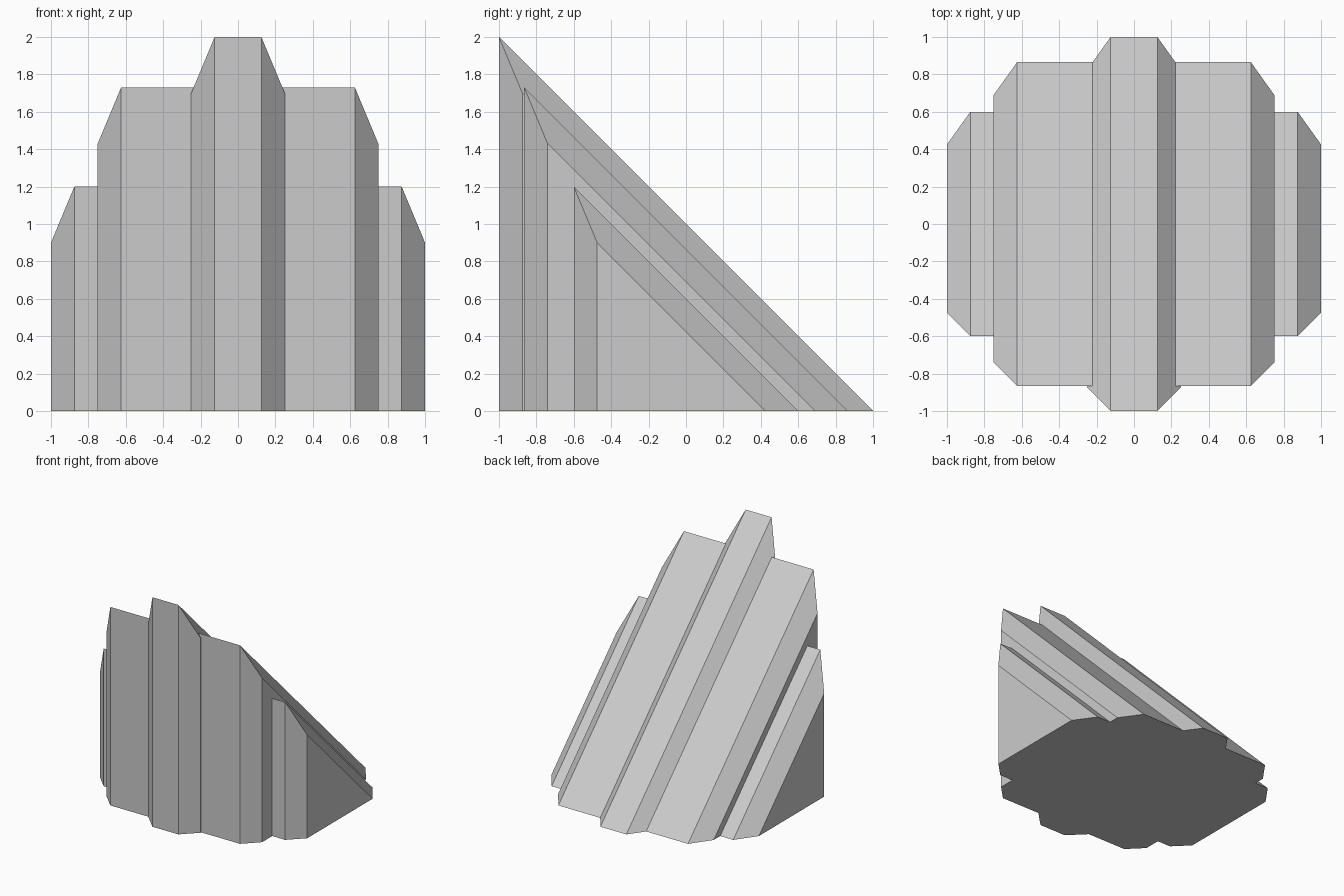
import bpy
import bmesh

if "Cube" in bpy.data.objects:
    bpy.data.objects.remove(bpy.data.objects["Cube"], do_unlink=True)

grey = bpy.data.materials.new("plain grey")
grey.use_nodes = True
grey.diffuse_color = (0.6, 0.6, 0.6, 1)
grey.node_tree.nodes["Principled BSDF"].inputs["Base Color"].default_value = (0.6, 0.6, 0.6, 1)

CHAMFER = 0.125


def wedge(name, half_width, depth, height):
    """Right-angled wedge with an upright front, sloping back and chamfered sides."""
    bm = bmesh.new()
    inner = half_width - CHAMFER
    rings = []
    for x in (-half_width, -inner, inner, half_width):
        inset = CHAMFER if abs(x) > inner else 0
        front = -depth + inset
        back = depth - 1.4 * inset
        top = height - 2.4 * inset
        rings.append([bm.verts.new((x, y, z))
                      for y, z in ((front, 0), (back, 0), (front, top))])
    for a, b in zip(rings, rings[1:]):
        for i in range(3):
            j = (i + 1) % 3
            bm.faces.new((a[i], a[j], b[j], b[i]))
    bm.faces.new(rings[0])
    bm.faces.new(rings[-1])
    bmesh.ops.recalc_face_normals(bm, faces=bm.faces)
    mesh = bpy.data.meshes.new(name)
    bm.to_mesh(mesh)
    bm.free()
    mesh.materials.append(grey)
    obj = bpy.data.objects.new(name, mesh)
    bpy.context.collection.objects.link(obj)
    return obj


# Three nested wedges: tall narrow ridge, middle step, low wide step
body = wedge("stepped_wedge", 0.25, 1.0, 2.0)
steps = [wedge("middle_step", 0.75, 0.865, 1.73),
         wedge("outer_step", 1.0, 0.6, 1.2)]

# Fuse the steps into one solid
bpy.context.view_layer.objects.active = body
for step in steps:
    fuse = body.modifiers.new("fuse", "BOOLEAN")
    fuse.operation = "UNION"
    fuse.solver = "EXACT"
    fuse.object = step
    bpy.ops.object.modifier_apply(modifier=fuse.name)
    bpy.data.objects.remove(step, do_unlink=True)
